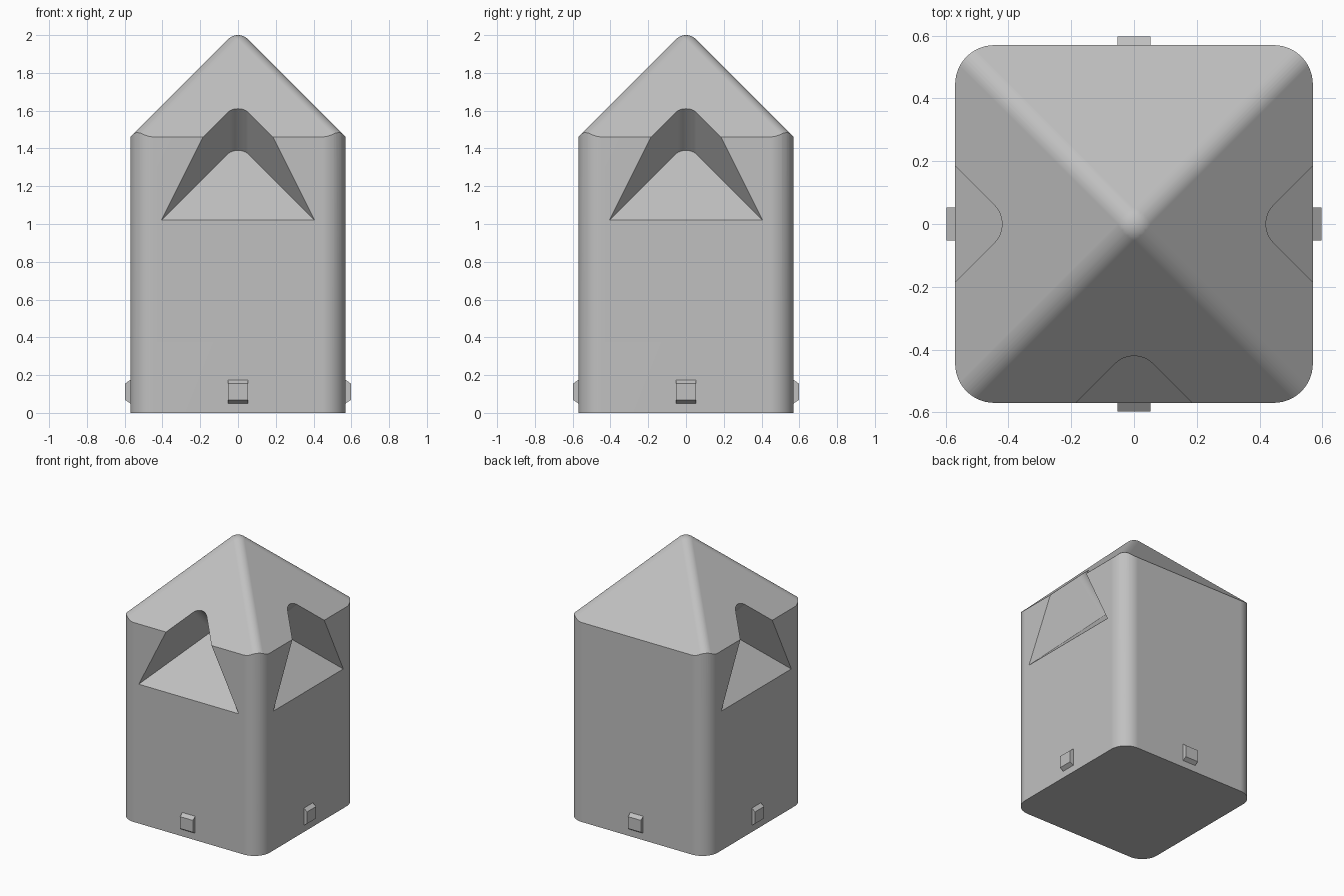
import bpy, bmesh, math
from mathutils import Vector, Matrix

if "Cube" in bpy.data.objects:
    bpy.data.objects.remove(bpy.data.objects["Cube"])

HALF = 0.57        # half width of the body
CORNER = 0.125     # radius of the upright corners
HIP = 0.075        # radius of the roof hips and tip

grey = bpy.data.materials.new("light grey")
grey.diffuse_color = (0.53, 0.53, 0.53, 1)
grey.use_nodes = True
grey.node_tree.nodes["Principled BSDF"].inputs["Base Color"].default_value = grey.diffuse_color


def make_object(name, bm):
    bmesh.ops.recalc_face_normals(bm, faces=bm.faces)
    mesh = bpy.data.meshes.new(name)
    bm.to_mesh(mesh)
    bm.free()
    mesh.materials.append(grey)
    obj = bpy.data.objects.new(name, mesh)
    bpy.context.collection.objects.link(obj)
    return obj


def prism(bm, points, offset):
    """Close an outline of 3D points and sweep it along an offset."""
    face = bm.faces.new([bm.verts.new(p) for p in points])
    out = bmesh.ops.extrude_face_region(bm, geom=[face])
    verts = [g for g in out["geom"] if isinstance(g, bmesh.types.BMVert)]
    bmesh.ops.translate(bm, verts=verts, vec=offset)


def activate(obj):
    bpy.ops.object.select_all(action='DESELECT')
    obj.select_set(True)
    bpy.context.view_layer.objects.active = obj


def cut(obj, tool, operation):
    activate(obj)
    mod = obj.modifiers.new("cut", 'BOOLEAN')
    mod.object, mod.operation, mod.solver = tool, operation, 'EXACT'
    bpy.ops.object.modifier_apply(modifier=mod.name)
    bpy.data.objects.remove(tool)


# body: square column with rounded corners
bm = bmesh.new()
c = HALF - CORNER
outline = []
for k, (sx, sy) in enumerate([(1, 1), (-1, 1), (-1, -1), (1, -1)]):
    for i in range(13):
        a = math.radians(90 * k + 7.5 * i)
        outline.append((sx * c + CORNER * math.cos(a), sy * c + CORNER * math.sin(a), 0))
prism(bm, outline, (0, 0, 2.2))
body = make_object("body", bm)

# roof envelope: 45 degree pyramid with rounded hips and tip
N = 8
caps = [Vector(((i + j) / N / 2, (i - j) / N / 2, 1)).normalized() * HIP
        for i in range(-N, N + 1) for j in range(-N, N + 1)]
tip = Vector((0, 0, 2 - HIP))
low = 0.8
foot = low + HIP * math.sqrt(0.5)
bm = bmesh.new()
for d in caps:
    bm.verts.new(tip + d)
for sx in (-1, 1):
    for sy in (-1, 1):
        bm.verts.new((sx * foot, sy * foot, -1))
        for d in caps:
            bm.verts.new(tip + Vector((sx * low, sy * low, -low)) + d)
hull = bmesh.ops.convex_hull(bm, input=bm.verts)
spare = {v for v in hull["geom_interior"] if isinstance(v, bmesh.types.BMVert)}
bmesh.ops.delete(bm, geom=list(spare), context='VERTS')
bmesh.ops.dissolve_limit(bm, angle_limit=math.radians(0.3), verts=bm.verts, edges=bm.edges)
cut(body, make_object("roof_envelope", bm), 'INTERSECT')

# notches: round-nosed triangles cut square to the roof slope
ROOT2 = math.sqrt(2)
nose = 0.068
half_angle = math.atan(1 / ROOT2)
centre_u = 0.405 * ROOT2 - nose / math.sin(half_angle)
profile = [(0.455, -0.05 * ROOT2)]
for i in range(13):
    a = half_angle + (math.pi - 2 * half_angle) * i / 12
    profile.append((nose * math.cos(a), centre_u + nose * math.sin(a)))
profile.append((-0.455, -0.05 * ROOT2))
for k in range(4):
    bm = bmesh.new()
    prism(bm, [(x, u / ROOT2 - HALF, 1.02 + u / ROOT2) for x, u in profile], (0, -0.6, 0.6))
    bm.transform(Matrix.Rotation(k * math.pi / 2, 4, 'Z'))
    cut(body, make_object("notch_cutter", bm), 'DIFFERENCE')

# smooth the rounded parts, keep real edges crisp
activate(body)
bpy.ops.object.shade_smooth_by_angle(angle=math.radians(30))
weighted = body.modifiers.new("even shading", 'WEIGHTED_NORMAL')
weighted.keep_sharp = True

# lugs: small chamfered blocks low on each side
side = [(-0.56, 0.05), (-HALF, 0.05), (-0.597, 0.068),
        (-0.597, 0.155), (-HALF, 0.175), (-0.56, 0.175)]
for k, name in enumerate(["front_lug", "right_lug", "back_lug", "left_lug"]):
    bm = bmesh.new()
    prism(bm, [(-0.052, y, z) for y, z in side], (0.104, 0, 0))
    bm.transform(Matrix.Rotation(k * math.pi / 2, 4, 'Z'))
    make_object(name, bm)
